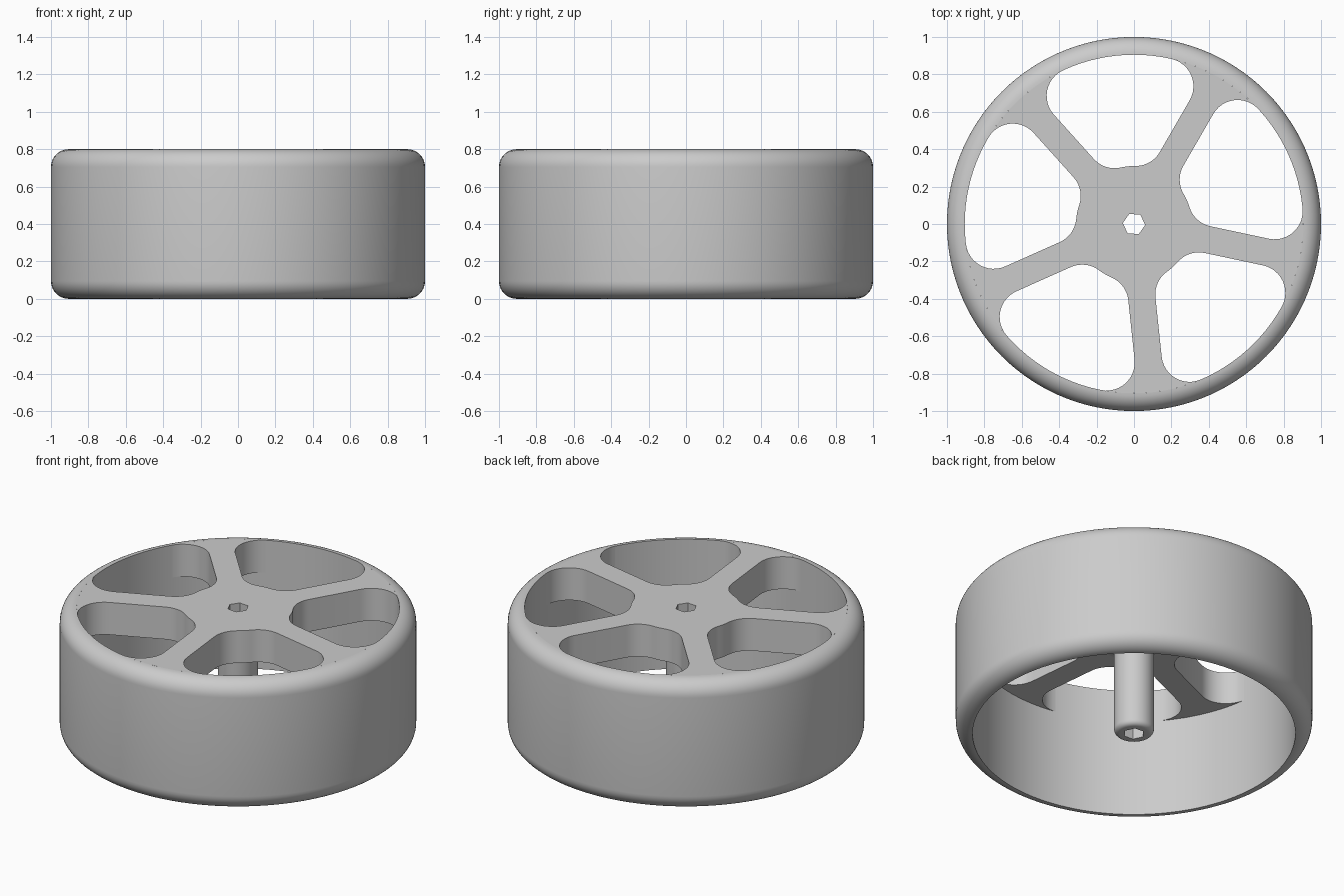
import bpy, bmesh
from math import sin, cos, asin, pi, radians, tau

old = bpy.data.objects.get("Cube")
if old:
    bpy.data.objects.remove(old, do_unlink=True)

HEIGHT, PLATE_Z = 0.8, 0.6      # overall height, underside of spokes
RIM_IN, ROUND = 0.905, 0.095    # inside of rim, rounding of its edges
HUB, HALF, FILLET = 0.31, 0.073, 0.15   # hub radius, half spoke width, window corner
HEX, HEX_TURN = 0.06, radians(-5)       # axle hole
SPOKE_TURN = radians(60)

grey = bpy.data.materials.new("light grey")
grey.use_nodes = True
colour = (0.6, 0.6, 0.6, 1)
grey.diffuse_color = colour
grey.node_tree.nodes["Principled BSDF"].inputs["Base Color"].default_value = colour


def polar(r, a, cx=0, cy=0):
    return (cx + r * cos(a), cy + r * sin(a))


def arc(cx, cy, r, a0, a1, n):
    return [polar(r, a0 + (a1 - a0) * i / n, cx, cy) for i in range(n + 1)]


def finish(name, bm):
    bmesh.ops.recalc_face_normals(bm, faces=bm.faces)
    me = bpy.data.meshes.new(name)
    bm.to_mesh(me)
    bm.free()
    ob = bpy.data.objects.new(name, me)
    bpy.context.collection.objects.link(ob)
    me.materials.append(grey)
    bpy.ops.object.select_all(action='DESELECT')
    ob.select_set(True)
    bpy.context.view_layer.objects.active = ob
    bpy.ops.object.shade_smooth_by_angle(angle=radians(30))
    return ob


def hex_radius(a):
    """Distance to the side of the hexagonal hole at an angle."""
    t = (a - HEX_TURN) % (pi / 3) - pi / 6
    return HEX * cos(pi / 6) / cos(t)


def lathe(name, profile, seg, turn=0):
    """Spin a closed profile; a radius of None follows the hexagonal hole."""
    bm = bmesh.new()
    rings = []
    for i in range(seg):
        a = turn + tau * i / seg
        rings.append([bm.verts.new((*polar(hex_radius(a) if r is None else r, a), z))
                      for r, z in profile])
    n = len(profile)
    for i in range(seg):
        p, q = rings[i], rings[(i + 1) % seg]
        for j in range(n):
            k = (j + 1) % n
            bm.faces.new((p[j], q[j], q[k], p[k]))
    return finish(name, bm)


# Rim: straight tread with rounded shoulders
lathe("rim",
      arc(RIM_IN, ROUND, ROUND, -pi / 2, 0, 10)
      + arc(RIM_IN, HEIGHT - ROUND, ROUND, 0, pi / 2, 10), 120)

# Axle tube: rounded lower end, flared into the spoke plate
TUBE, END, FLARE = 0.112, 0.03, 0.1
lathe("axle_tube",
      [(None, 0)]
      + arc(TUBE - END, END, END, -pi / 2, 0, 5)
      + arc(TUBE + FLARE, PLATE_Z - FLARE, FLARE, pi, pi / 2, 8)
      + [(TUBE + FLARE, PLATE_Z + 0.02), (None, PLATE_Z + 0.02)], 48, HEX_TURN)


def window_half():
    """Edge of half a window, beside a spoke along +x: rim to hub."""
    ro = RIM_IN - FILLET
    ao = asin((HALF + FILLET) / ro)
    ri = HUB + FILLET
    ai = asin((HALF + FILLET) / ri)
    return (arc(*polar(ro, ao), FILLET, ao, -pi / 2, 12)
            + arc(*polar(ri, ai), FILLET, -pi / 2, ai - pi, 10))


def rotated(pts, a):
    return [(x * cos(a) - y * sin(a), x * sin(a) + y * cos(a)) for x, y in pts]


# Spoke plate: hub, five flared spokes and the axle hole
half = window_half()
ai = asin((HALF + FILLET) / (HUB + FILLET))
ao = asin((HALF + FILLET) / (RIM_IN - FILLET))
hub_arc = arc(0, 0, HUB, ai, tau / 5 - ai, 4)[1:-1]
far_half = rotated([(x, -y) for x, y in reversed(half)], tau / 5)
spoke_end = arc(0, 0, RIM_IN, tau / 5 - ao, tau / 5 + ao, 10)[1:-1]
sector = half + hub_arc + far_half + spoke_end
outline = [p for k in range(5) for p in rotated(sector, SPOKE_TURN + k * tau / 5)]
hole = [polar(HEX, HEX_TURN + k * pi / 3) for k in range(6)]

bm = bmesh.new()
edges = []
for loop in (outline, hole):
    vs = [bm.verts.new((x, y, PLATE_Z)) for x, y in loop]
    edges += [bm.edges.new((vs[i - 1], vs[i])) for i in range(len(vs))]
bmesh.ops.triangle_fill(bm, edges=edges, use_beauty=True)
top = bmesh.ops.extrude_face_region(bm, geom=bm.faces[:], use_keep_orig=True)
bmesh.ops.translate(bm, vec=(0, 0, HEIGHT - PLATE_Z),
                    verts=[v for v in top["geom"] if isinstance(v, bmesh.types.BMVert)])
bmesh.ops.remove_doubles(bm, verts=bm.verts, dist=0.0001)
finish("spoke_plate", bm)
